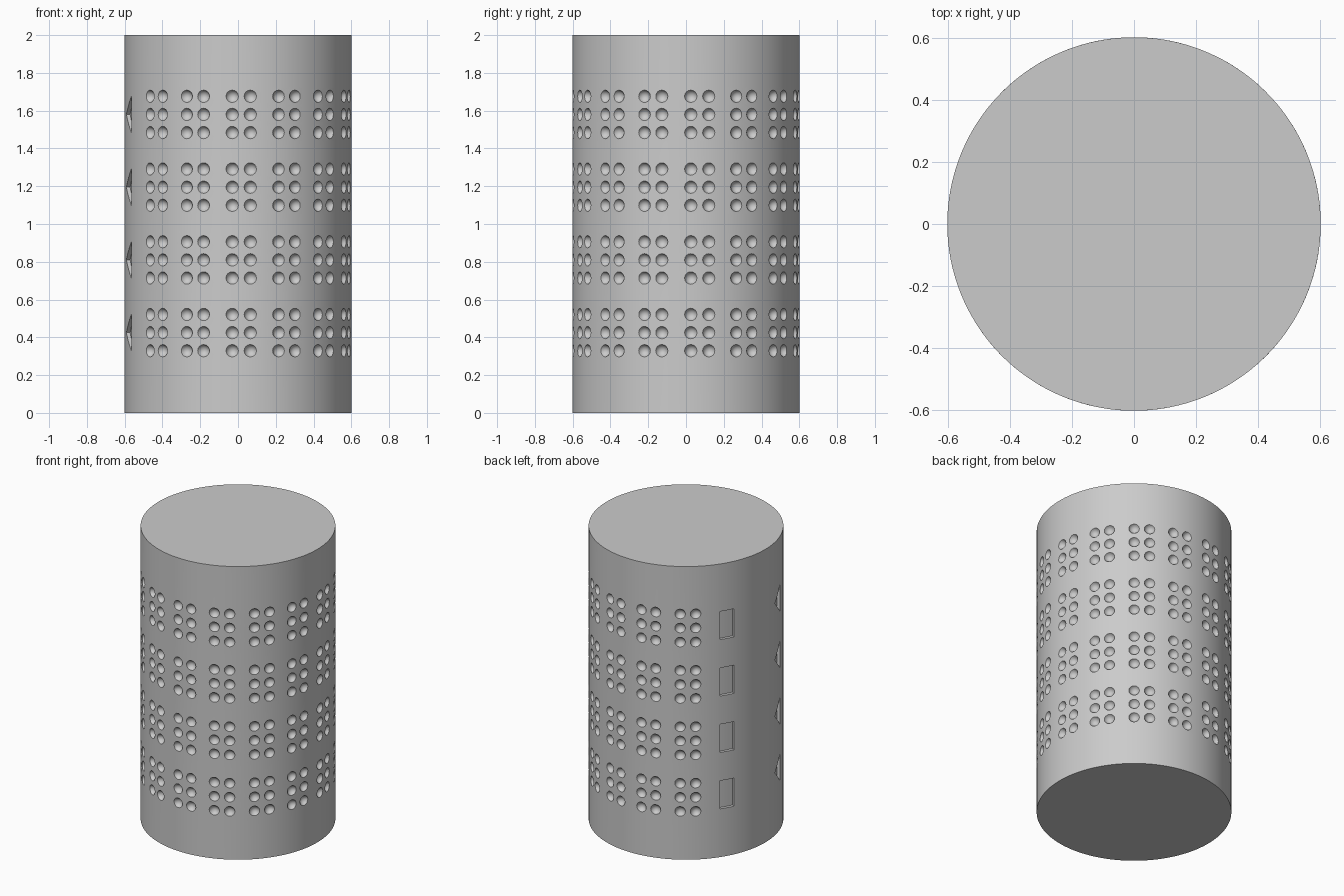
import bpy, bmesh
from math import sin, cos, atan, radians, degrees
from mathutils import Vector

cube = bpy.data.objects.get("Cube")
if cube:
    bpy.data.objects.remove(cube, do_unlink=True)

RADIUS, HEIGHT = 0.602, 2.0
CELLS, CELL_ANGLE, FIRST_ANGLE = 14, 23.83, -69.84   # degrees around from the front
TILE_ANGLE, TILE_HEIGHT = 9.14, 0.096                # one tile holds one dimple
SPLIT = 4                                            # grid steps per tile
ROW_HEIGHTS = [0.425 + 0.385 * i for i in range(4)]
DIMPLE_RADIUS, DIMPLE_DEPTH, DIMPLE_RINGS = 0.033, 0.026, 4
MARK_DEPTH = 0.02

grey = bpy.data.materials.new("plain grey")
grey.use_nodes = True
colour = (0.6, 0.6, 0.6, 1)
grey.diffuse_color = colour
grey.node_tree.nodes["Principled BSDF"].inputs["Base Color"].default_value = colour

bm = bmesh.new()


def wall_vert(angle, z, depth=0.0):
    a, r = radians(angle), RADIUS - depth
    return bm.verts.new(Vector((r * sin(a), -r * cos(a), z)))


# Grid lines around the drum: two tiles and a two-step gap per cell, then the blank back
angles = []
gap = CELL_ANGLE - 2 * TILE_ANGLE
for cell in range(CELLS):
    start = FIRST_ANGLE + cell * CELL_ANGLE - TILE_ANGLE
    angles += [start + i * TILE_ANGLE / SPLIT for i in range(2 * SPLIT + 1)]
    angles.append(start + 2 * TILE_ANGLE + gap / 2)
blank = 360 - CELLS * CELL_ANGLE
blank_start = FIRST_ANGLE - TILE_ANGLE + CELLS * CELL_ANGLE
angles += [blank_start + i * blank / 11 for i in range(11)]

# Grid lines up the drum: three tiles per row
heights = [0.0]
for row in ROW_HEIGHTS:
    heights += [row + (j / SPLIT - 1.5) * TILE_HEIGHT for j in range(3 * SPLIT + 1)]
heights.append(HEIGHT)

grid = [[wall_vert(a, z) for z in heights] for a in angles]
columns = len(angles)
cell_steps, row_steps = 2 * SPLIT + 2, 3 * SPLIT + 1
done = set()          # grid squares already filled
mark_faces = []       # faces to be sunk


def node(i, j):
    return grid[i % columns][j]


def corners(i, j):
    done.add((i, j))
    return node(i, j), node(i + 1, j), node(i + 1, j + 1), node(i, j + 1)


def dimple(i0, j0):
    """Fill one tile with a round bowl joined to the tile border."""
    done.update((i0 + p, j0 + q) for p in range(SPLIT) for q in range(SPLIT))
    steps, n = range(SPLIT), SPLIT
    ring = ([node(i0 + p, j0) for p in steps] + [node(i0 + n, j0 + p) for p in steps]
            + [node(i0 + n - p, j0 + n) for p in steps] + [node(i0, j0 + n - p) for p in steps])
    count = len(ring)
    mid_angle, mid_z = angles[i0 + n // 2], heights[j0 + n // 2]
    rim = 2 * atan(DIMPLE_DEPTH / DIMPLE_RADIUS)
    ball = DIMPLE_RADIUS / sin(rim)
    for s in range(DIMPLE_RINGS):
        phi = rim * (1 - s / DIMPLE_RINGS)
        r, depth = ball * sin(phi), ball * (cos(phi) - cos(rim))
        inner = []
        for m in range(count):
            t = radians(360 * m / count - 135)
            inner.append(wall_vert(mid_angle + degrees(r * cos(t) / RADIUS),
                                   mid_z + r * sin(t), depth))
        for m in range(count):
            k = (m + 1) % count
            bm.faces.new((ring[m], ring[k], inner[k], inner[m]))
        ring = inner
    centre = wall_vert(mid_angle, mid_z, DIMPLE_DEPTH)
    for m in range(count):
        bm.faces.new((ring[m], ring[(m + 1) % count], centre))


def triangle_mark(j0):
    """Triangle pointing left, with its sides along grid diagonals."""
    middle = j0 + 3 * SPLIT // 2
    for i in range(SPLIT):
        for j in range(middle - i, middle + i):
            mark_faces.append(bm.faces.new(corners(i, j)))
        a, b, c, d = corners(i, middle + i)
        mark_faces.append(bm.faces.new((a, b, c)))
        bm.faces.new((a, c, d))
        a, b, c, d = corners(i, middle - i - 1)
        mark_faces.append(bm.faces.new((b, c, d)))
        bm.faces.new((a, b, d))


def rectangle_mark(j0):
    first = (CELLS - 1) * cell_steps + SPLIT // 2
    for i in range(first, first + SPLIT):
        for j in range(j0 + SPLIT // 2, j0 + 5 * SPLIT // 2):
            mark_faces.append(bm.faces.new(corners(i, j)))


# Each row: triangle, twelve cells of two by three dimples, rectangle
for row in range(len(ROW_HEIGHTS)):
    base = 1 + row * row_steps
    triangle_mark(base)
    rectangle_mark(base)
    for cell in range(1, CELLS - 1):
        for side in range(2):
            for level in range(3):
                dimple(cell * cell_steps + side * SPLIT, base + level * SPLIT)

# Plain wall and end caps
for i in range(columns):
    for j in range(len(heights) - 1):
        if (i, j) not in done:
            bm.faces.new(corners(i, j))
bm.faces.new([column[0] for column in reversed(grid)])
bm.faces.new([column[-1] for column in grid])

# Sink the marks
sunk = bmesh.ops.extrude_face_region(bm, geom=mark_faces)["geom"]
for v in sunk:
    if isinstance(v, bmesh.types.BMVert):
        v.co.xy *= 1 - MARK_DEPTH / RADIUS
bmesh.ops.delete(bm, geom=[f for f in mark_faces if f.is_valid], context='FACES')
bmesh.ops.recalc_face_normals(bm, faces=bm.faces)

mesh = bpy.data.meshes.new("dimpled_cylinder")
bm.to_mesh(mesh)
bm.free()
mesh.materials.append(grey)
drum = bpy.data.objects.new("dimpled_cylinder", mesh)
bpy.context.scene.collection.objects.link(drum)
bpy.ops.object.select_all(action='DESELECT')
drum.select_set(True)
bpy.context.view_layer.objects.active = drum
bpy.ops.object.shade_smooth_by_angle(angle=radians(30))
